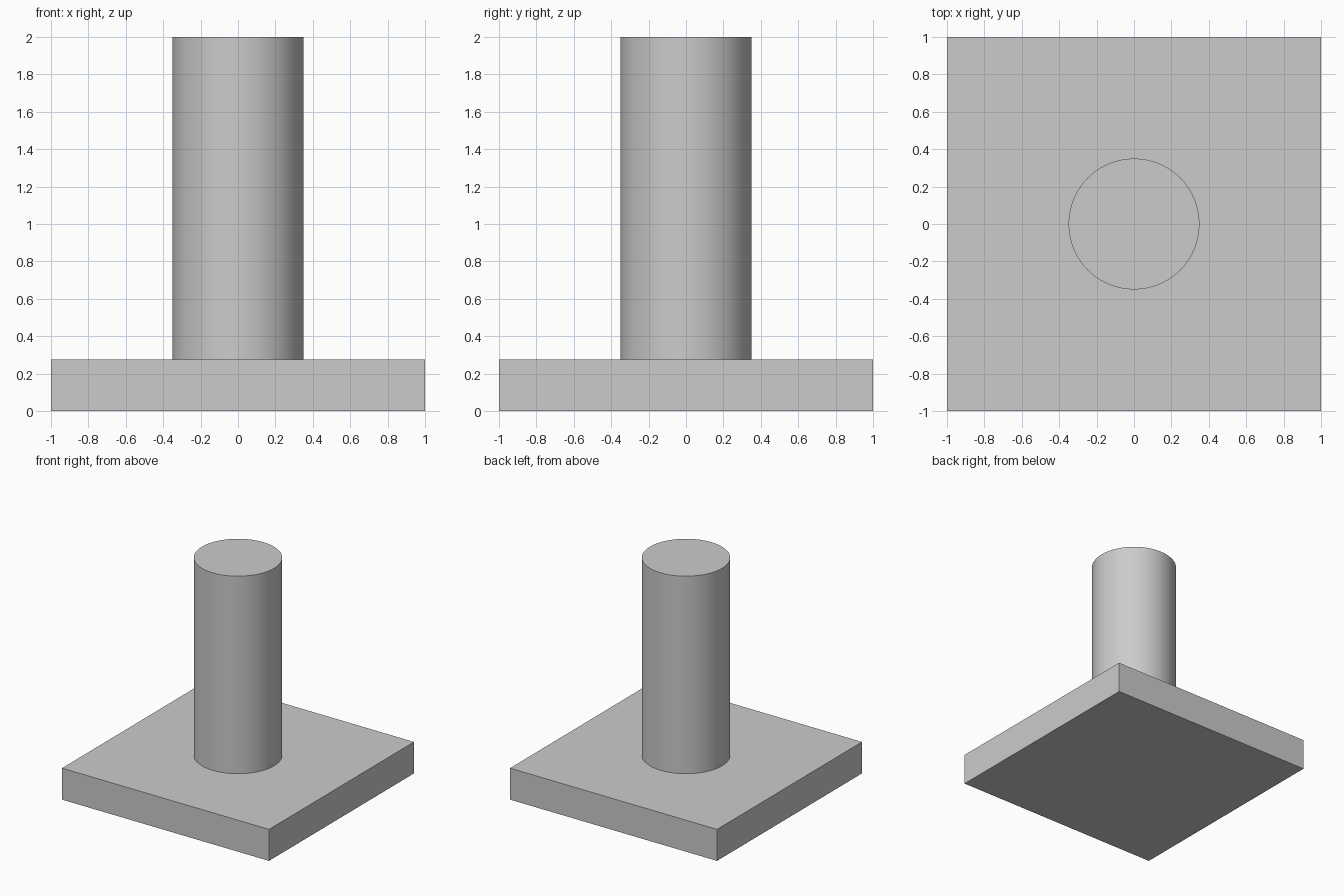
import bpy
import math

cube = bpy.data.objects.get("Cube")
if cube:
    bpy.data.objects.remove(cube, do_unlink=True)

BASE_TOP = 0.275
HEIGHT = 2.0
RADIUS = 0.35

# Single light grey material
grey = bpy.data.materials.new("light_grey")
grey.use_nodes = True
colour = (0.6, 0.6, 0.6, 1.0)
grey.diffuse_color = colour
grey.node_tree.nodes["Principled BSDF"].inputs["Base Color"].default_value = colour


def finish(name):
    part = bpy.context.object
    part.name = name
    part.data.name = name
    part.data.materials.append(grey)
    return part


# Square base plate
bpy.ops.mesh.primitive_cube_add(size=2, location=(0, 0, BASE_TOP / 2))
base = finish("base_plate")
base.scale.z = BASE_TOP / 2
bpy.ops.object.transform_apply(location=False, rotation=False, scale=True)

# Round post standing on the plate
bpy.ops.mesh.primitive_cylinder_add(
    vertices=64, radius=RADIUS, depth=HEIGHT - BASE_TOP,
    location=(0, 0, (HEIGHT + BASE_TOP) / 2))
finish("post")
bpy.ops.object.shade_smooth_by_angle(angle=math.radians(30))
